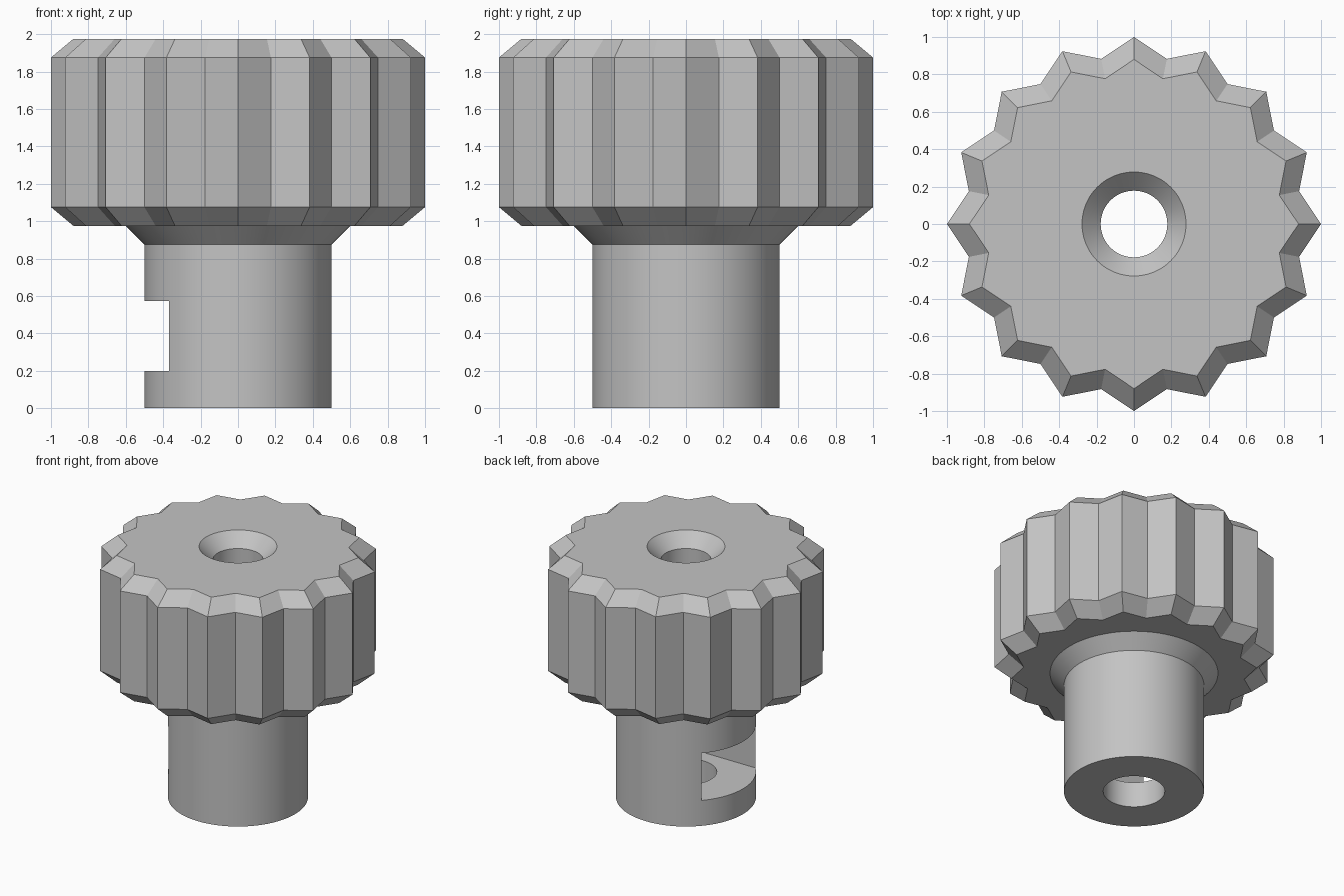
import bpy, bmesh
from math import sin, cos, pi, radians

cube = bpy.data.objects.get("Cube")
if cube:
    bpy.data.objects.remove(cube, do_unlink=True)

grey = bpy.data.materials.new("grey_plastic")
grey.use_nodes = True
colour = (0.55, 0.55, 0.55, 1)
grey.diffuse_color = colour
grey.node_tree.nodes["Principled BSDF"].inputs["Base Color"].default_value = colour


def circle(r, n=96):
    return [(r * cos(2 * pi * i / n), r * sin(2 * pi * i / n)) for i in range(n)]


def star(tip, valley, points=16):
    n = points * 2
    radii = (tip, valley)
    return [(radii[i % 2] * cos(2 * pi * i / n), radii[i % 2] * sin(2 * pi * i / n))
            for i in range(n)]


def loft(name, sections):
    """Closed solid through (outline, z) sections with equal point counts."""
    bm = bmesh.new()
    rings = [[bm.verts.new((x, y, z)) for x, y in outline] for outline, z in sections]
    n = len(rings[0])
    for low, high in zip(rings, rings[1:]):
        for i in range(n):
            j = (i + 1) % n
            bm.faces.new((low[i], low[j], high[j], high[i]))
    bm.faces.new(rings[0])
    bm.faces.new(rings[-1])
    bmesh.ops.recalc_face_normals(bm, faces=bm.faces)
    mesh = bpy.data.meshes.new(name)
    bm.to_mesh(mesh)
    bm.free()
    mesh.materials.append(grey)
    obj = bpy.data.objects.new(name, mesh)
    bpy.context.collection.objects.link(obj)
    return obj


def combine(target, tool, operation):
    mod = target.modifiers.new(operation.title(), 'BOOLEAN')
    mod.operation, mod.solver, mod.object = operation, 'EXACT', tool
    bpy.context.view_layer.objects.active = target
    bpy.ops.object.modifier_apply(modifier=mod.name)
    bpy.data.objects.remove(tool, do_unlink=True)


# Fluted grip with chamfered rims
full, inset = star(1, 0.9), star(0.88, 0.792)
knob = loft("fluted_knob", [(inset, 0.975), (full, 1.075), (full, 1.875), (inset, 1.975)])

# Round stem flaring into the grip
stem = loft("stem", [(circle(0.5), 0), (circle(0.5), 0.875),
                     (circle(0.6), 0.975), (circle(0.6), 1.4)])
combine(knob, stem, 'UNION')

# Stepped through-bore with a countersunk mouth
bore = loft("bore_cutter", [(circle(0.22), -0.1), (circle(0.22), 0.4), (circle(0.178), 0.401),
                            (circle(0.178), 1.875), (circle(0.278), 1.975),
                            (circle(0.278), 2.1)])
combine(knob, bore, 'DIFFERENCE')

# Nut pocket: open on one side, half-hexagon at the inner end
w = 0.336
outline = [(-0.8, -w), (0.194, -w), (0.388, 0), (0.194, w), (-0.8, w)]
slot = loft("nut_slot_cutter", [(outline, 0.2), (outline, 0.572)])
combine(knob, slot, 'DIFFERENCE')

# Smooth round walls, crisp flutes
bpy.ops.object.select_all(action='DESELECT')
knob.select_set(True)
bpy.context.view_layer.objects.active = knob
bpy.ops.object.shade_smooth_by_angle(angle=radians(25))
